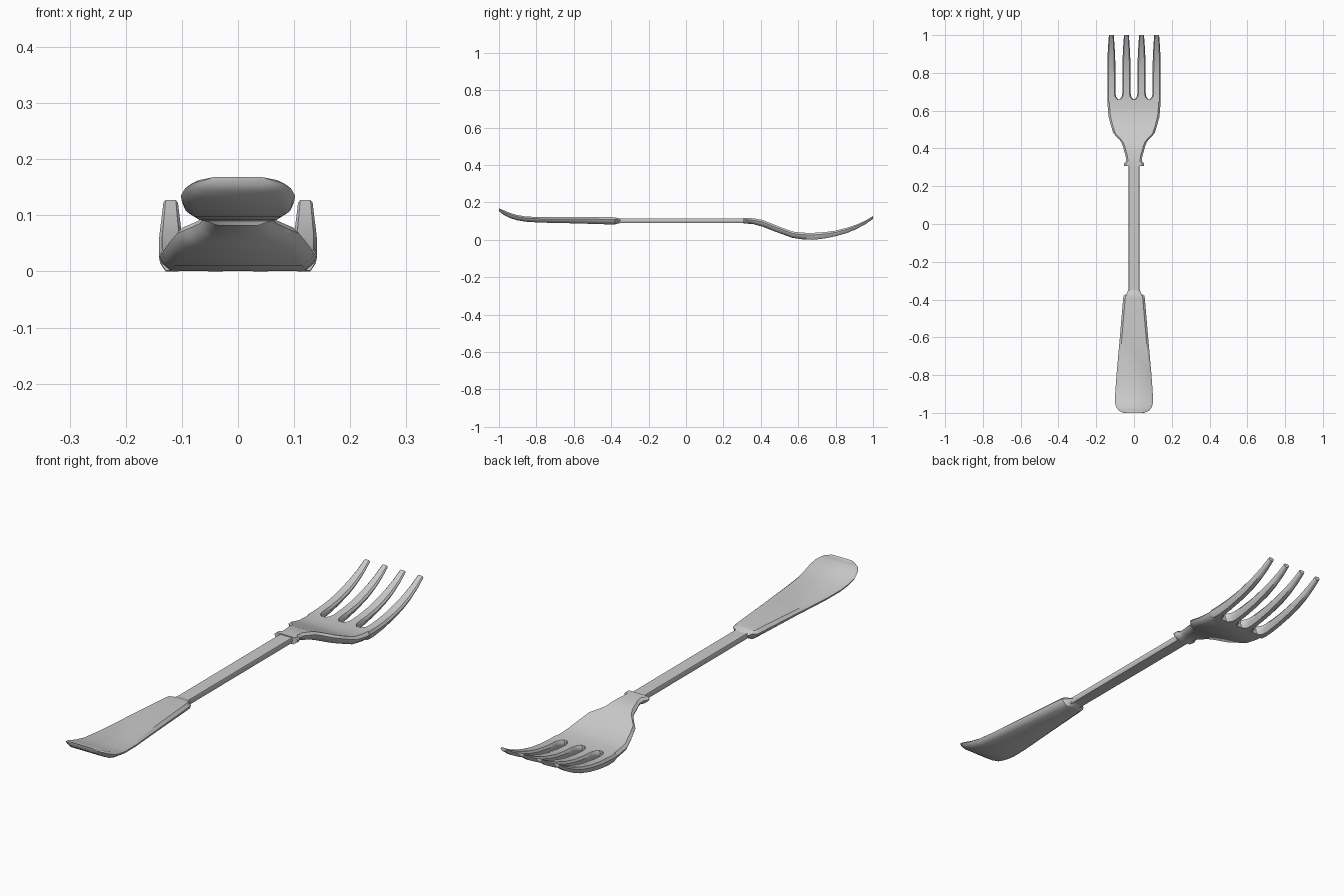
import bpy, bmesh

# side profile of the head: y, underside z, top z
SIDE = [(0.30, .088, .117), (0.36, .084, .115), (0.41, .070, .106), (0.46, .050, .086),
        (0.52, .028, .062), (0.57, .010, .044), (0.62, .003, .038), (0.68, .000, .037),
        (0.74, .007, .041), (0.80, .019, .049), (0.86, .036, .064), (0.91, .057, .081),
        (0.96, .084, .103), (1.0, .112, .127)]


def side_z(y):
    for (y0, b0, t0), (y1, b1, t1) in zip(SIDE, SIDE[1:]):
        if y <= y1 + 1e-6:
            f = (y - y0) / (y1 - y0)
            return b0 + f * (b1 - b0), t0 + f * (t1 - t0)


def loft(name, stations, bevel):
    """Skin bevelled sections given as (y, x left, x right, z bottom, z top)."""
    bm = bmesh.new()
    rings = []
    for y, l, r, zb, zt in stations:
        b = min(bevel, (r - l) * .3)
        h = zt - zb
        pts = [(l + b, zb), (r - b, zb), (r - b * .2, zb + h * .38), (r, zb + h * .7),
               (r - b * .5, zt), (l + b * .5, zt), (l, zb + h * .7), (l + b * .2, zb + h * .38)]
        rings.append([bm.verts.new((x, y, z)) for x, z in pts])
    for a, c in zip(rings, rings[1:]):
        for i in range(8):
            j = (i + 1) % 8
            bm.faces.new((a[i], a[j], c[j], c[i]))
    bm.faces.new(rings[0])
    bm.faces.new(rings[-1])
    bmesh.ops.recalc_face_normals(bm, faces=bm.faces)
    me = bpy.data.meshes.new(name)
    bm.to_mesh(me)
    bm.free()
    ob = bpy.data.objects.new(name, me)
    bpy.context.collection.objects.link(ob)
    bpy.ops.object.select_all(action='DESELECT')
    ob.select_set(True)
    bpy.context.view_layer.objects.active = ob
    bpy.ops.object.shade_smooth_by_angle(angle=0.7)
    return ob


# handle with upturned end
handle = [(-1.0, .055, .154, .168), (-.988, .080, .143, .163), (-.970, .094, .131, .156),
          (-.940, .102, .116, .143), (-.905, .100, .105, .133), (-.860, .097, .097, .125),
          (-.780, .091, .092, .121), (-.600, .075, .088, .121), (-.400, .058, .082, .121),
          (-.380, .055, .082, .120), (-.368, .038, .086, .117), (-.350, .031, .090, .113)]
loft("handle", [(y, -w, w, b, t) for y, w, b, t in handle], .022)

# thin shaft
loft("shaft", [(y, -.029, .029, .090, .113) for y in (-.37, .33)], .005)

# collar and head plate
head = [(.308, .052), (.322, .052), (.332, .042), (.36, .044), (.385, .052), (.41, .058),
        (.435, .068), (.46, .090), (.48, .109), (.52, .122), (.57, .135), (.62, .139), (.66, .141)]
loft("head", [(y, -w, w, *side_z(y)) for y, w in head], .020)

# four tines, flared at the root to form rounded slots
for i, xc in enumerate((-.12, -.04, .04, .12)):
    rows = []
    for y, w in [(.645, .040), (.657, .040), (.664, .033), (.675, .025), (.695, .0215), (.74, .0215),
                 (.80, .0215), (.86, .021), (.91, .019), (.96, .016), (1.0, .013)]:
        left = min(w, .021) if i == 0 else w
        right = min(w, .021) if i == 3 else w
        rows.append((y, xc - left, xc + right, *side_z(y)))
    loft(f"tine_{i + 1}", rows, .012)
